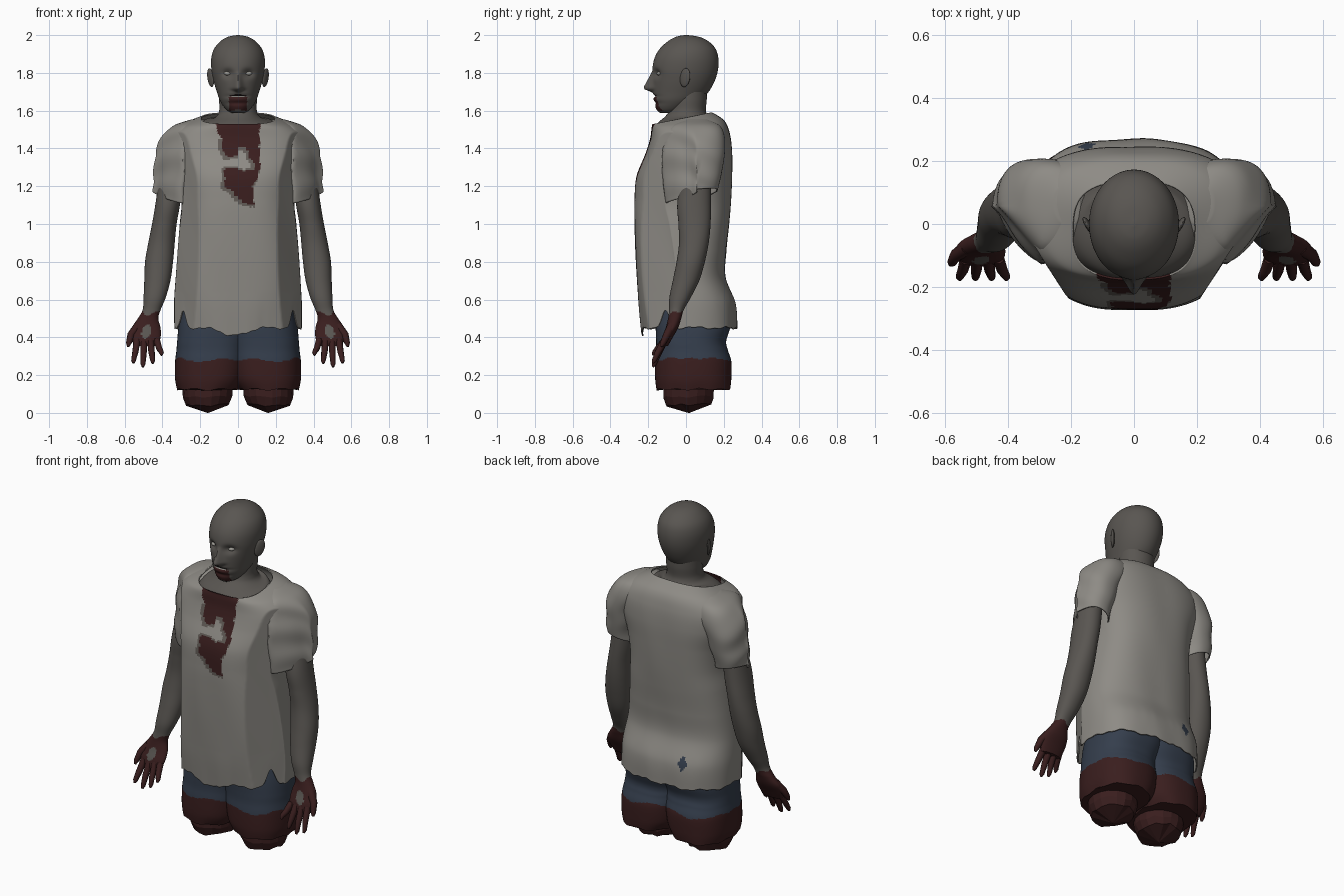
import bpy
import bmesh
import math
from math import sin, cos, exp, pi

if "Cube" in bpy.data.objects:
    bpy.data.objects.remove(bpy.data.objects["Cube"])


def material(name, r, g, b):
    m = bpy.data.materials.new(name)
    m.use_nodes = True
    m.diffuse_color = (r, g, b, 1)
    node = next(n for n in m.node_tree.nodes if n.type == "BSDF_PRINCIPLED")
    node.inputs["Base Color"].default_value = (r, g, b, 1)
    node.inputs["Roughness"].default_value = 0.8
    return m


SKIN = material("grey skin", 0.10, 0.092, 0.083)
SHIRT = material("pale cloth", 0.27, 0.258, 0.235)
FRINGE = material("stain edge", 0.12, 0.105, 0.093)
RED = material("dark red", 0.042, 0.013, 0.013)
BLUE = material("denim blue", 0.035, 0.048, 0.073)
PALE = material("eye and tooth white", 0.33, 0.32, 0.29)
DARK = material("mouth dark", 0.012, 0.008, 0.008)


def finish(obj, mats, smooth=True, mirror=False, thick=0):
    for m in mats:
        obj.data.materials.append(m)
    bpy.ops.object.select_all(action="DESELECT")
    obj.select_set(True)
    bpy.context.view_layer.objects.active = obj
    if smooth:
        bpy.ops.object.shade_smooth_by_angle(angle=math.radians(50))
    if thick:
        mod = obj.modifiers.new("thickness", "SOLIDIFY")
        mod.thickness = thick
        mod.offset = -1
    if mirror:
        mod = obj.modifiers.new("mirror", "MIRROR")
        mod.use_mirror_merge = False
    return obj


def catmull(a, b, c, d, t):
    return b + 0.5 * t * (c - a + t * (2*a - 5*b + 4*c - d + t * (3*(b - c) + d - a)))


def loft(name, rings, mats, rule=None, warp=None, seg=48, steps=8, power=2.0,
         caps=(True, True), **kw):
    """Rings run upward: z, x min, x max, y min, y max, optional tilt."""
    rings = [tuple(r) + (0,) * (6 - len(r)) for r in rings]
    rows, last = [], len(rings) - 1
    for i in range(last):
        quad = [rings[max(i - 1, 0)], rings[i], rings[i + 1], rings[min(i + 2, last)]]
        for s in range(steps):
            rows.append([catmull(*v, s / steps) for v in zip(*quad)])
    rows.append(rings[-1])
    bm = bmesh.new()
    grid = []
    for z, x0, x1, y0, y1, tilt in rows:
        row = []
        for k in range(seg):
            a = 2 * pi * k / seg
            c, s = cos(a), sin(a)
            x = (x0 + x1) / 2 + (x1 - x0) / 2 * math.copysign(abs(c) ** (2 / power), c)
            dy = (y1 - y0) / 2 * math.copysign(abs(s) ** (2 / power), s)
            p = (x, (y0 + y1) / 2 + dy, z + tilt * dy)
            row.append(bm.verts.new(warp(*p) if warp else p))
        grid.append(row)
    for lo, hi in zip(grid, grid[1:]):
        for k in range(seg):
            n = (k + 1) % seg
            bm.faces.new((lo[k], lo[n], hi[n], hi[k]))
    if caps[0]:
        bm.faces.new(grid[0][::-1])
    if caps[1]:
        bm.faces.new(grid[-1])
    bm.normal_update()
    if rule:
        for f in bm.faces:
            f.material_index = rule(f.calc_center_median(), f.normal)
    me = bpy.data.meshes.new(name)
    bm.to_mesh(me)
    bm.free()
    obj = bpy.data.objects.new(name, me)
    bpy.context.collection.objects.link(obj)
    return finish(obj, mats, **kw)


def finger(name, points, mats):
    cu = bpy.data.curves.new(name, "CURVE")
    cu.dimensions = "3D"
    cu.bevel_depth, cu.bevel_resolution, cu.use_fill_caps = 1, 2, True
    sp = cu.splines.new("POLY")
    sp.points.add(len(points) - 1)
    for p, (x, y, z, r) in zip(sp.points, points):
        p.co, p.radius = (x, y, z, 1), r
    obj = bpy.data.objects.new(name, cu)
    bpy.context.collection.objects.link(obj)
    bpy.ops.object.select_all(action="DESELECT")
    obj.select_set(True)
    bpy.context.view_layer.objects.active = obj
    bpy.ops.object.convert(target="MESH")
    return finish(bpy.context.object, mats, mirror=True)


def ball(name, loc, scale, mat, tilt=0):
    bpy.ops.mesh.primitive_uv_sphere_add(segments=20, ring_count=12, location=(0, 0, 0))
    obj = bpy.context.object
    obj.name = name
    for v in obj.data.vertices:
        x, y, z = (c * s for c, s in zip(v.co, scale))
        v.co = (loc[0] + x + tilt * y + 0.12 * z, loc[1] + y + 0.1 * z, loc[2] + z)
    return finish(obj, [mat], mirror=True)


def bump(d, width):
    return exp(-(d / width) ** 2)


def clamp(v):
    return min(max(v, 0), 1)


def inside(poly, x, z):
    hit = False
    for (ax, az), (bx, bz) in zip(poly, poly[1:] + poly[:1]):
        if (az > z) != (bz > z) and x < ax + (z - az) * (bx - ax) / (bz - az):
            hit = not hit
    return hit


# Shirt body with torn hem, neck-to-chest stain and a hole at the back
STAIN = [(-.12, 1.6), (-.12, 1.52), (-.085, 1.44), (-.08, 1.38), (-.06, 1.36), (-.07, 1.28),
         (-.07, 1.2), (-.03, 1.17), (.03, 1.11), (.085, 1.1), (.08, 1.2), (.115, 1.28), (.115, 1.6)]
GAP = [(-.08, 1.35), (-.01, 1.36), (-.01, 1.4), (.04, 1.41), (.055, 1.36), (.085, 1.33),
       (.085, 1.29), (.03, 1.28), (-.02, 1.3), (-.08, 1.29)]


def stained(x, z):
    x += 0.004 * sin(90 * z)
    return inside(STAIN, x, z) and not inside(GAP, x, z)


def shirt_rule(c, n):
    if c.y < 0 and c.z > 1:
        if stained(c.x, c.z):
            return 1
        if c.z < 1.45 and any(stained(c.x + d, c.z + e) for d in (0, .016) for e in (-.006, .012)):
            return 2
    if c.y > 0.1 and abs(c.x + .15) / .028 + abs(c.z - .59) / .045 < 1:
        return 3
    return 0


def shirt_warp(x, y, z):
    w = clamp((0.64 - z) / 0.19)
    a = math.atan2(y, x)
    hem = 0.005 * sin(11 * a) + 0.003 * sin(29 * a + 1)
    if y < 0:
        # slanted panels between the flat chest and the sides
        y = max(y, min(1.55 * (abs(x) - 0.2) - 0.25, 0))
        hem += 0.09 * bump(y + 0.11, 0.025) - 0.042 * bump(x + .02, 0.09)
    fold = 1 + 0.006 * w * sin(9 * a + 1) + 0.003 * sin(7 * a + 9 * z)
    return x * fold, y * fold, z + w * hem


loft("shirt_body", [
    (.45, -.337, .337, -.235, .27), (.58, -.338, .338, -.25, .262), (.72, -.33, .33, -.26, .21),
    (.86, -.32, .32, -.268, .214), (1.0, -.308, .308, -.273, .228), (1.12, -.298, .298, -.273, .238),
    (1.25, -.315, .315, -.262, .244), (1.37, -.35, .35, -.215, .245), (1.46, -.35, .35, -.19, .234, .05),
    (1.525, -.29, .29, -.182, .205, .1), (1.56, -.195, .195, -.178, .137, .2)],
    [SHIRT, RED, FRINGE, BLUE], shirt_rule, shirt_warp, seg=220, steps=14, power=2.7,
    caps=(False, False), thick=0.007)


# Short sleeves, swept back toward the shoulder blades
def sleeve_warp(x, y, z):
    hem = 0.3 * (x - 0.37) * clamp((1.3 - z) / 0.15)
    sweep = 0.95 * max(x - 0.29, 0) * clamp((0.06 - y) / 0.16)
    return x + .004 * sin(40 * z + 20 * y), y + sweep, z + hem


loft("sleeves", [
    (1.155, .26, .45, -.137, .168, .18), (1.25, .24, .447, -.14, .188, .1), (1.37, .2, .437, -.13, .205),
    (1.46, .15, .405, -.105, .205), (1.52, .15, .345, -.07, .18), (1.552, .17, .25, 0, .12)],
    [SHIRT], power=2.3, caps=(False, True), mirror=True, thick=0.007, warp=sleeve_warp)


# Arms and palms in one piece, stained below the wrist
def arm_rule(c, n):
    if bump(c.x - .485 + .2 * (c.z - .43), .03) * bump(c.z - .43, .045) > .5 and n.y < 0:
        return 0
    return int(c.z < 0.525 + 0.012 * sin(c.x * 70 + c.y * 40))


loft("arms", [
    (.355, .425, .55, -.135, -.095), (.40, .41, .565, -.127, -.07), (.45, .41, .562, -.108, -.042),
    (.5, .422, .53, -.095, -.025), (.545, .41, .505, -.09, -.012), (.61, .383, .5, -.088, .025),
    (.7, .358, .496, -.07, .07), (.8, .344, .492, -.05, .1), (.9, .335, .475, -.037, .12),
    (1.0, .325, .455, -.04, .13), (1.12, .305, .435, -.045, .132), (1.3, .29, .41, -.01, .13)],
    [SKIN, RED], arm_rule, seg=56, steps=12, mirror=True, power=2.1)

# Fingers: base x, tip x, tip z
for label, bx, tx, tz in (("little", .43, .405, .305), ("ring", .463, .452, .262),
                          ("middle", .498, .503, .243), ("index", .534, .553, .263)):
    mx, mz = (bx + tx) / 2, (tz + .38) / 2
    finger(label + "_fingers", [(bx, -.112, .385, .019), (mx, -.148, mz, .017),
                                (tx, -.168, tz + .015, .013), (tx, -.176, tz, .006)], [RED])
finger("thumbs", [(.53, -.075, .46, .024), (.566, -.1, .415, .02),
                  (.578, -.122, .37, .015), (.582, -.13, .35, .006)], [RED])

# Neck flaring into the chest under the collar
loft("neck", [
    (1.46, -.26, .26, -.175, .16), (1.54, -.188, .188, -.172, .132, .2), (1.565, -.12, .12, -.115, .12),
    (1.6, -.1, .1, -.09, .105), (1.66, -.1, .1, -.08, .11), (1.72, -.1, .1, -.06, .11)], [SKIN])


# Head with sockets, nose and mouth
def face_warp(x, y, z):
    if y < -0.05:
        y += 0.022 * bump(abs(x) - 0.055, 0.03) * bump(z - 1.797, 0.022)
        nose = max(0, min((1.81 - z) / 0.085, (z - 1.695) / 0.02, 1))
        y -= 0.047 * nose * bump(x, 0.01 + 0.016 * nose)
        y += 0.012 * bump(x, 0.05) * bump(z - 1.677, 0.008)
        y += 0.008 * bump(x, 0.06) * bump(z - 1.64, 0.01)
    return x, y, z


def face_rule(c, n):
    if c.y > -0.09 or abs(c.x) > 0.047:
        return 0
    if 1.669 < c.z < 1.675 and abs(c.x) < 0.034:
        return 2
    if 1.675 <= c.z < 1.688 - 0.15 * abs(c.x):
        return 3
    return int(1.606 < c.z + 0.15 * abs(c.x) < 1.68)


loft("head", [
    (1.587, -.03, .03, -.135, -.06), (1.605, -.062, .062, -.156, 0), (1.65, -.094, .094, -.17, .07),
    (1.7, -.112, .112, -.176, .12), (1.76, -.13, .13, -.177, .153), (1.82, -.141, .141, -.178, .17),
    (1.88, -.141, .141, -.166, .171), (1.93, -.125, .125, -.137, .155), (1.97, -.09, .09, -.092, .115),
    (1.992, -.05, .05, -.05, .065), (2.0, -.006, .006, -.008, .008)],
    [SKIN, RED, PALE, DARK], face_rule, face_warp, seg=112, steps=9)
ball("eyes", (.055, -.137, 1.797), (.02, .019, .011), PALE)
ball("ears", (.145, -.005, 1.775), (.011, .027, .05), SKIN, tilt=0.5)


# Trouser legs, soaked toward the ragged cut
def leg_warp(x, y, z):
    a = math.atan2(y - .04, x - .16)
    return x, y, z + clamp((.2 - z) / .08) * .005 * sin(9 * a) + .002 * sin(5 * a)


loft("trouser_legs", [
    (.125, .005, .322, -.155, .235), (.18, -.03, .333, -.163, .24), (.27, -.045, .333, -.163, .24),
    (.33, -.05, .326, -.158, .222), (.38, -.06, .322, -.158, .213), (.47, -.09, .312, -.16, .236),
    (.58, -.1, .28, -.15, .21)],
    [BLUE, RED], lambda c, n: int(c.z < .28 + .01 * sin(c.x * 25) + .004 * sin(c.y * 60)),
    leg_warp, seg=72, steps=12, power=2.4, mirror=True)

# Faceted stumps fanning to a point
loft("leg_stumps", [
    (0, .157, .163, .012, .018), (.045, .05, .275, -.105, .135, .05), (.085, .03, .292, -.122, .148),
    (.16, .025, .295, -.12, .15)],
    [RED], seg=18, steps=1, smooth=False, mirror=True,
    warp=lambda x, y, z: (x, y, z + (.007 * sin(x * 60 + y * 45) if z > .02 else 0)))
